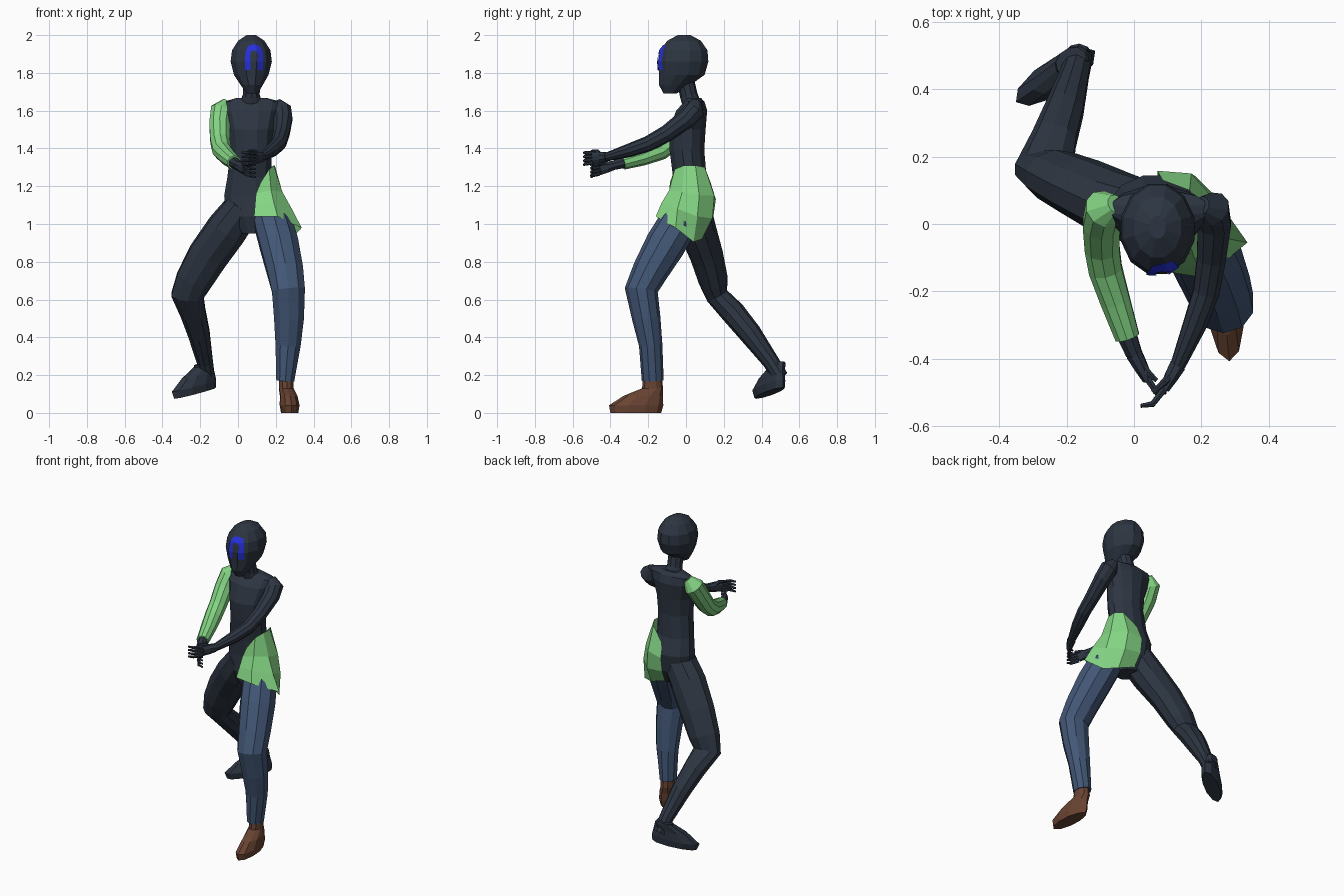
import bpy, bmesh, math
from mathutils import Vector, Matrix
from mathutils.bvhtree import BVHTree


def material(name, rgb):
    m = bpy.data.materials.new(name)
    m.diffuse_color = (*rgb, 1)
    return m


NAVY = material("dark navy", (0.026, 0.036, 0.054))
GREEN = material("light green", (0.23, 0.66, 0.23))
DENIM = material("denim blue", (0.055, 0.095, 0.18))
BROWN = material("brown", (0.14, 0.057, 0.032))
BLUE = material("bright blue", (0.02, 0.03, 0.72))


def finish(name, bm, mat, normals=True):
    if normals:
        bmesh.ops.recalc_face_normals(bm, faces=bm.faces)
    me = bpy.data.meshes.new(name)
    bm.to_mesh(me)
    bm.free()
    me.materials.append(mat)
    ob = bpy.data.objects.new(name, me)
    bpy.context.collection.objects.link(ob)
    return ob


def loft(name, rings, mat, n=10, level=False, matrix=None):
    """Skin elliptical rings (x, y, z, a[, b]); level rings stay horizontal."""
    bm = bmesh.new()
    pts = [Vector(r[:3]) for r in rings]
    loops = []
    for i, r in enumerate(rings):
        t = Vector((0, 0, 1))
        if not level:
            ends = [(pts[j + 1] - pts[j]).normalized()
                    for j in (i - 1, i) if 0 <= j < len(pts) - 1]
            t = sum(ends, Vector()).normalized()
        u = Vector((1, 0, 0))
        u = (u - t * u.dot(t)).normalized()
        v = t.cross(u)
        loops.append([bm.verts.new(pts[i] + u * r[3] * math.cos(w) + v * r[-1] * math.sin(w))
                      for w in (2 * math.pi * (k + 0.5) / n for k in range(n))])
    for a, b in zip(loops, loops[1:]):
        for k in range(n):
            bm.faces.new((a[k], a[(k + 1) % n], b[(k + 1) % n], b[k]))
    bm.faces.new(loops[0])
    bm.faces.new(loops[-1])
    if matrix:
        bm.transform(matrix)
    return finish(name, bm, mat)


# head and neck
head = loft("head", [
    (0.075, -0.085, 1.69, 0.03, 0.035), (0.073, -0.06, 1.735, 0.06, 0.085),
    (0.07, -0.022, 1.79, 0.095, 0.125), (0.07, -0.015, 1.86, 0.113, 0.138),
    (0.07, -0.012, 1.92, 0.105, 0.13), (0.07, -0.01, 1.97, 0.072, 0.092),
    (0.07, -0.01, 2.0, 0.025, 0.035)], NAVY, 12, True)
loft("neck", [(0.07, 0.035, 1.62, 0.07, 0.05), (0.07, 0.015, 1.68, 0.047),
              (0.073, -0.005, 1.77, 0.046)], NAVY)

# face mark: an arch projected onto the head
outer = [(-0.048, 1.815), (-0.048, 1.86), (-0.046, 1.91), (-0.03, 1.943), (0, 1.952)]
inner = [(-0.018, 1.815), (-0.018, 1.86), (-0.023, 1.89), (-0.015, 1.912), (0, 1.92)]
bm = bmesh.new()
for s in (1, -1):
    rows = [[bm.verts.new((0.085 + s * x, -1, z)) for x, z in line] for line in (outer, inner)]
    for i in range(4):
        q = (rows[0][i], rows[0][i + 1], rows[1][i + 1], rows[1][i])
        bm.faces.new(q if s < 0 else q[::-1])
bmesh.ops.subdivide_edges(bm, edges=bm.edges, cuts=2, use_grid_fill=True)
tree = BVHTree.FromPolygons([v.co for v in head.data.vertices],
                            [p.vertices for p in head.data.polygons])
for v in bm.verts:
    hit = tree.ray_cast(v.co, Vector((0, 1, 0)))[0]
    v.co.y = (hit.y if hit else -0.13) - 0.005
for f in bm.faces:
    f.normal_update()
    if f.normal.y > 0:
        f.normal_flip()
finish("face_mark", bm, BLUE, False)

# torso
loft("torso", [
    (0.07, 0.02, 0.95, 0.06, 0.07), (0.07, 0.03, 1.04, 0.14, 0.105),
    (0.065, 0.04, 1.15, 0.143, 0.108), (0.06, 0.02, 1.25, 0.12, 0.092),
    (0.07, 0.005, 1.39, 0.113, 0.095), (0.07, 0.007, 1.5, 0.122, 0.1),
    (0.07, 0.03, 1.6, 0.15, 0.085), (0.075, 0.045, 1.648, 0.155, 0.055),
    (0.072, 0.04, 1.668, 0.08, 0.04)], NAVY, 12, True)

# half skirt wrapping the hip from front centre to back centre
skirt = [
    [(0.12, -0.085, 1.22), (0.165, -0.06, 1.29), (0.19, -0.01, 1.31),
     (0.195, 0.05, 1.31), (0.165, 0.1, 1.30), (0.085, 0.13, 1.22)],
    [(0.095, -0.09, 1.16), (0.175, -0.088, 1.18), (0.235, -0.02, 1.17),
     (0.24, 0.07, 1.15), (0.17, 0.15, 1.15), (0.07, 0.158, 1.13)],
    [(0.09, -0.115, 1.10), (0.19, -0.13, 1.11), (0.285, -0.045, 1.08),
     (0.265, 0.06, 1.04), (0.185, 0.14, 1.03), (0.07, 0.145, 1.04)],
    [(0.085, -0.14, 1.04), (0.21, -0.16, 1.04), (0.337, -0.055, 0.98),
     (0.27, 0.04, 0.905), (0.19, 0.085, 0.92), (0.08, 0.1, 0.96)]]
bm = bmesh.new()
grid = [[bm.verts.new(p) for p in row] for row in skirt]
for a, b in zip(grid, grid[1:]):
    for k in range(5):
        bm.faces.new((a[k], b[k], b[k + 1], a[k + 1]))
finish("half_skirt", bm, GREEN, False)

# legs
loft("trouser_leg", [
    (0.16, 0.0, 1.08, 0.09), (0.19, -0.05, 0.99, 0.105), (0.218, -0.11, 0.89, 0.107),
    (0.25, -0.19, 0.75, 0.1, 0.095), (0.267, -0.237, 0.65, 0.092, 0.088),
    (0.27, -0.21, 0.5, 0.083, 0.075), (0.265, -0.187, 0.36, 0.07, 0.062),
    (0.25, -0.176, 0.17, 0.05, 0.058)], DENIM)
loft("bare_leg", [
    (0.03, 0.03, 1.09, 0.1), (-0.06, 0.06, 0.97, 0.112, 0.1),
    (-0.16, 0.11, 0.83, 0.11, 0.088), (-0.235, 0.145, 0.7, 0.1, 0.078),
    (-0.268, 0.165, 0.62, 0.09, 0.06), (-0.238, 0.25, 0.53, 0.07, 0.065),
    (-0.207, 0.34, 0.42, 0.06), (-0.175, 0.45, 0.27, 0.044),
    (-0.163, 0.5, 0.19, 0.042)], NAVY)


# feet, toes pointing to local -y, ankle above the origin
def foot(name, mat, loc, yaw, pitch, top):
    rings = [(0.012, -0.09, 0, 0.045, 0.135), (0.012, -0.088, 0.04, 0.052, 0.144),
             (0.01, -0.05, 0.09, 0.047, 0.105), (0, 0, 0.13, 0.04, 0.056),
             (0, 0, top, 0.04, 0.05)]
    m = (Matrix.Translation(loc) @ Matrix.Rotation(math.radians(yaw), 4, 'Z')
         @ Matrix.Rotation(math.radians(pitch), 4, 'X'))
    loft(name, rings, mat, 10, True, m)


foot("shoe", BROWN, (0.255, -0.177, 0), 4, 0, 0.18)
foot("bare_foot", NAVY, (-0.16, 0.5, 0.125), -57, 13, 0.14)

# arms
loft("sleeve_arm", [
    (-0.055, 0.06, 1.645, 0.028), (-0.088, 0.045, 1.6, 0.06), (-0.097, 0.0, 1.53, 0.058),
    (-0.095, -0.07, 1.44, 0.054), (-0.085, -0.135, 1.39, 0.052),
    (-0.055, -0.23, 1.355, 0.046), (-0.02, -0.335, 1.325, 0.038)], GREEN)
loft("bare_arm", [
    (0.2, 0.055, 1.645, 0.028), (0.23, 0.045, 1.6, 0.056), (0.238, 0.0, 1.555, 0.052),
    (0.23, -0.1, 1.48, 0.045), (0.215, -0.2, 1.425, 0.041), (0.18, -0.3, 1.39, 0.036),
    (0.13, -0.42, 1.355, 0.023)], NAVY)


# hands: palm, four curled fingers and a thumb
def hand(side, wrist, knuckle, tip, z_lift):
    w, k, t = Vector(wrist), Vector(knuckle), Vector(tip)
    loft(side + "_palm", [(*w, 0.026), (*w.lerp(k, 0.5), 0.022, 0.032), (*k, 0.016, 0.034)], NAVY, 8)
    bend = k.lerp(t, 0.5) + Vector((0, -0.02, 0))
    for i in range(4):
        d = Vector((0, 0, (i - 1.5) * 0.018))
        loft(f"{side}_finger_{i + 1}", [(*(k + d * 0.9), 0.011), (*(bend + d * 1.1), 0.0095),
                                        (*(t + d * 1.2), 0.006)], NAVY, 6)
    th = w.lerp(k, 0.3)
    loft(side + "_thumb", [(*th, 0.014), (*(k + Vector((0, 0.02, z_lift))), 0.011),
                           (*(k.lerp(t, 0.5) + Vector((0, 0.015, z_lift * 1.1))), 0.007)], NAVY, 6)


loft("forearm", [(-0.025, -0.32, 1.328, 0.032), (0.0, -0.385, 1.31, 0.026)], NAVY, 8)
hand("lower", (0.0, -0.385, 1.31), (0.04, -0.46, 1.29), (0.095, -0.5, 1.28), 0.03)
hand("upper", (0.13, -0.42, 1.355), (0.09, -0.49, 1.35), (0.02, -0.54, 1.345), 0.035)
